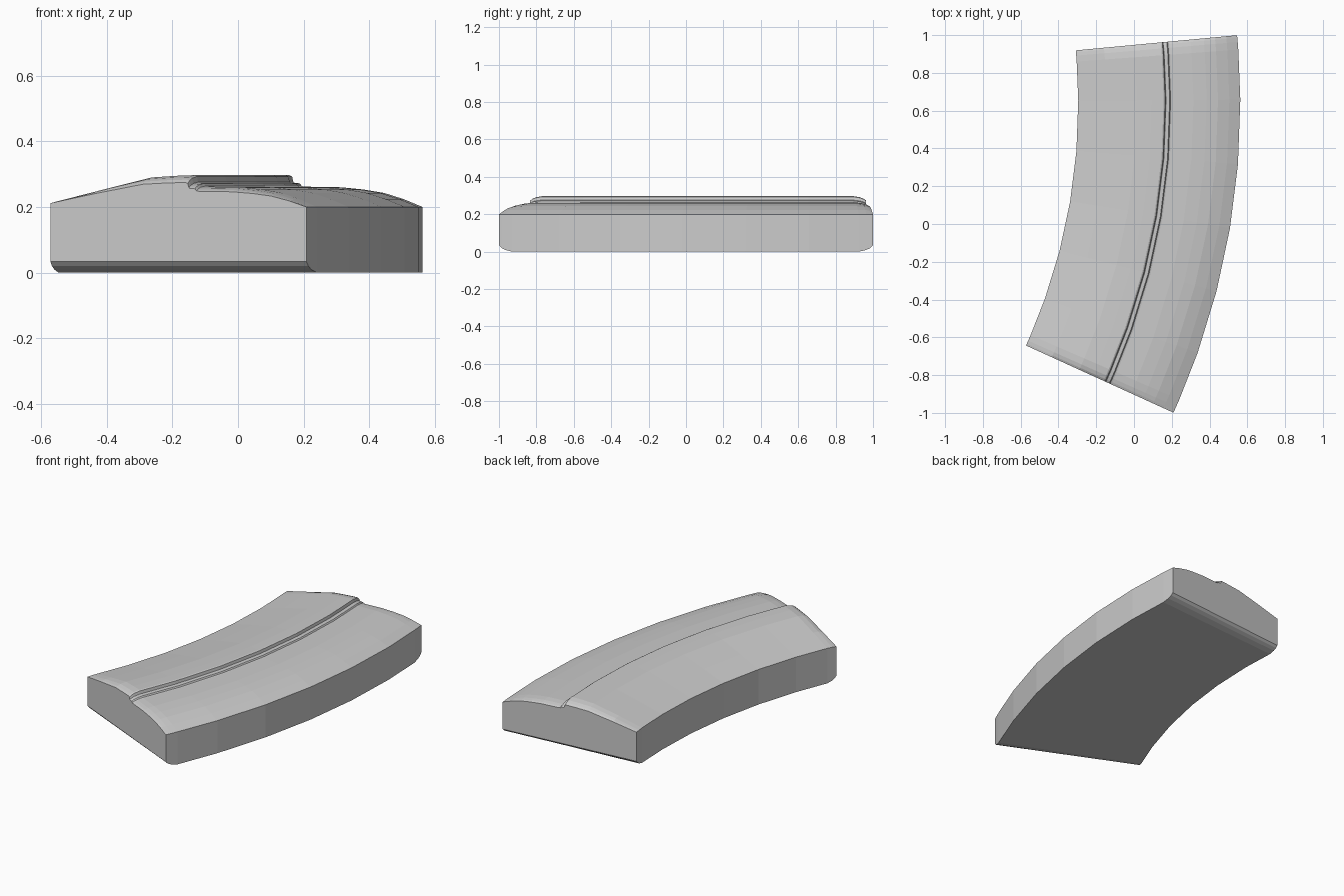
import bpy, bmesh, math

if "Cube" in bpy.data.objects:
    bpy.data.objects.remove(bpy.data.objects["Cube"])

# Arc the plate follows, seen from above
CX, CY, R_IN = -3.37, 0.632, 3.075
A0, A1 = math.radians(-24.5), math.radians(5.36)
R_MID = 3.5

# Top cross-section: (distance from inner edge, height), with the stepped seam
top = [(0, .215), (.15, .253), (.31, .290), (.39, .295), (.452, .297),
       (.460, .293), (.464, .276), (.468, .273), (.484, .272), (.489, .264),
       (.497, .262), (.61, .260), (.68, .253), (.74, .243), (.80, .224), (.858, .200)]

# Rounded ends: (distance from end, share of top height lost, bottom height)
ends = [(0, .23, .033), (.012, .14, .020), (.032, .06, .009), (.068, 0, 0)]

# Stations along the arc: eased ends plus five inner divisions
stations = [(A0 + d / R_MID, k, b) for d, k, b in ends]
stations += [(A0 + (A1 - A0) * i / 6, 0, 0) for i in range(1, 6)]
stations += [(A1 - d / R_MID, k, b) for d, k, b in reversed(ends)]


def section(bm, angle, drop, bottom):
    pts = [(u, z - (z - .2) * drop) for u, z in top]
    pts += [(top[-1][0], bottom), (0, bottom)]
    return [bm.verts.new((CX + (R_IN + u) * math.cos(angle),
                          CY + (R_IN + u) * math.sin(angle), z)) for u, z in pts]


# Curved plate: bridge all sections and cap both ends
bm = bmesh.new()
rings = [section(bm, *s) for s in stations]
n = len(rings[0])
for a, b in zip(rings, rings[1:]):
    for i in range(n):
        j = (i + 1) % n
        bm.faces.new((a[i], a[j], b[j], b[i]))
bm.faces.new(rings[0])
bm.faces.new(rings[-1])
bmesh.ops.recalc_face_normals(bm, faces=bm.faces)

mesh = bpy.data.meshes.new("curved_plate")
bm.to_mesh(mesh)
bm.free()
plate = bpy.data.objects.new("curved_plate", mesh)
bpy.context.collection.objects.link(plate)
